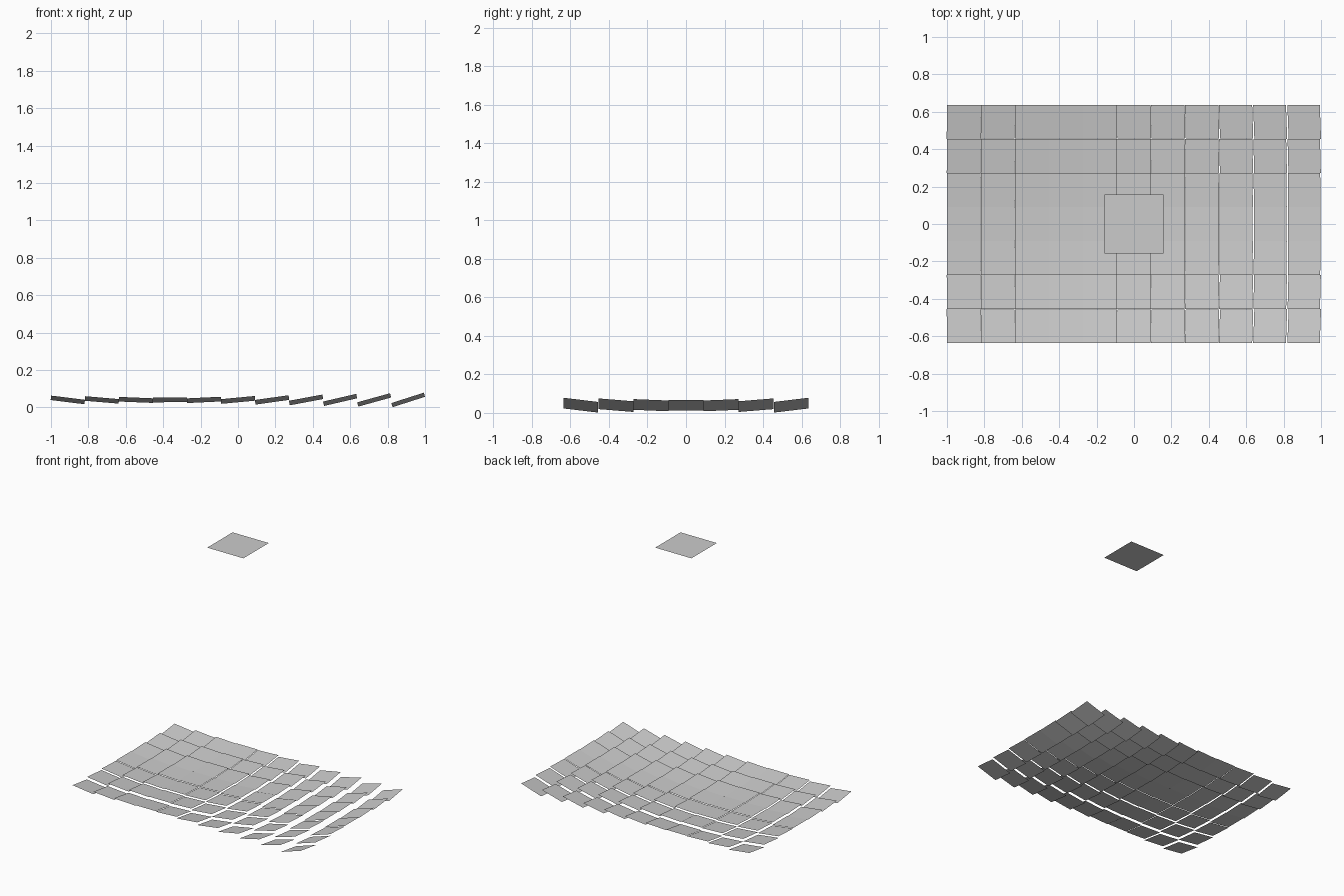
import bpy
from mathutils import Matrix, Vector

if "Cube" in bpy.data.objects:
    bpy.data.objects.remove(bpy.data.objects["Cube"])

COLS, ROWS = 11, 7
PITCH = 0.182                         # mirror size and spacing
PIVOT_Z = 0.04
TARGET = Vector((0, 0, 1.98))         # receiver position
SUN = Vector((-0.185, 0, 1)).normalized()


def square_mesh(name, size):
    h = size / 2
    mesh = bpy.data.meshes.new(name)
    mesh.from_pydata([(-h, -h, 0), (h, -h, 0), (h, h, 0), (-h, h, 0)], [], [(0, 1, 2, 3)])
    return mesh


def add(name, mesh, matrix):
    ob = bpy.data.objects.new(name, mesh)
    bpy.context.collection.objects.link(ob)
    ob.matrix_world = matrix


# Field of flat mirrors, each bisecting the sun and receiver directions
mirror = square_mesh("mirror", PITCH)
for i in range(COLS):
    for j in range(ROWS):
        pos = Vector(((i - (COLS - 1) / 2) * PITCH, (j - (ROWS - 1) / 2) * PITCH, PIVOT_Z))
        n = ((TARGET - pos).normalized() + SUN).normalized()
        u = Vector((n.z, 0, -n.x)).normalized()     # row edge stays level in y
        v = n.cross(u)
        rot = Matrix((u, v, n)).transposed().to_4x4()
        add(f"mirror_{i + 1}_{j + 1}", mirror, Matrix.Translation(pos) @ rot)

# Receiver plate hovering above the field
add("receiver_plate", square_mesh("receiver_plate", 0.316), Matrix.Translation(TARGET))
